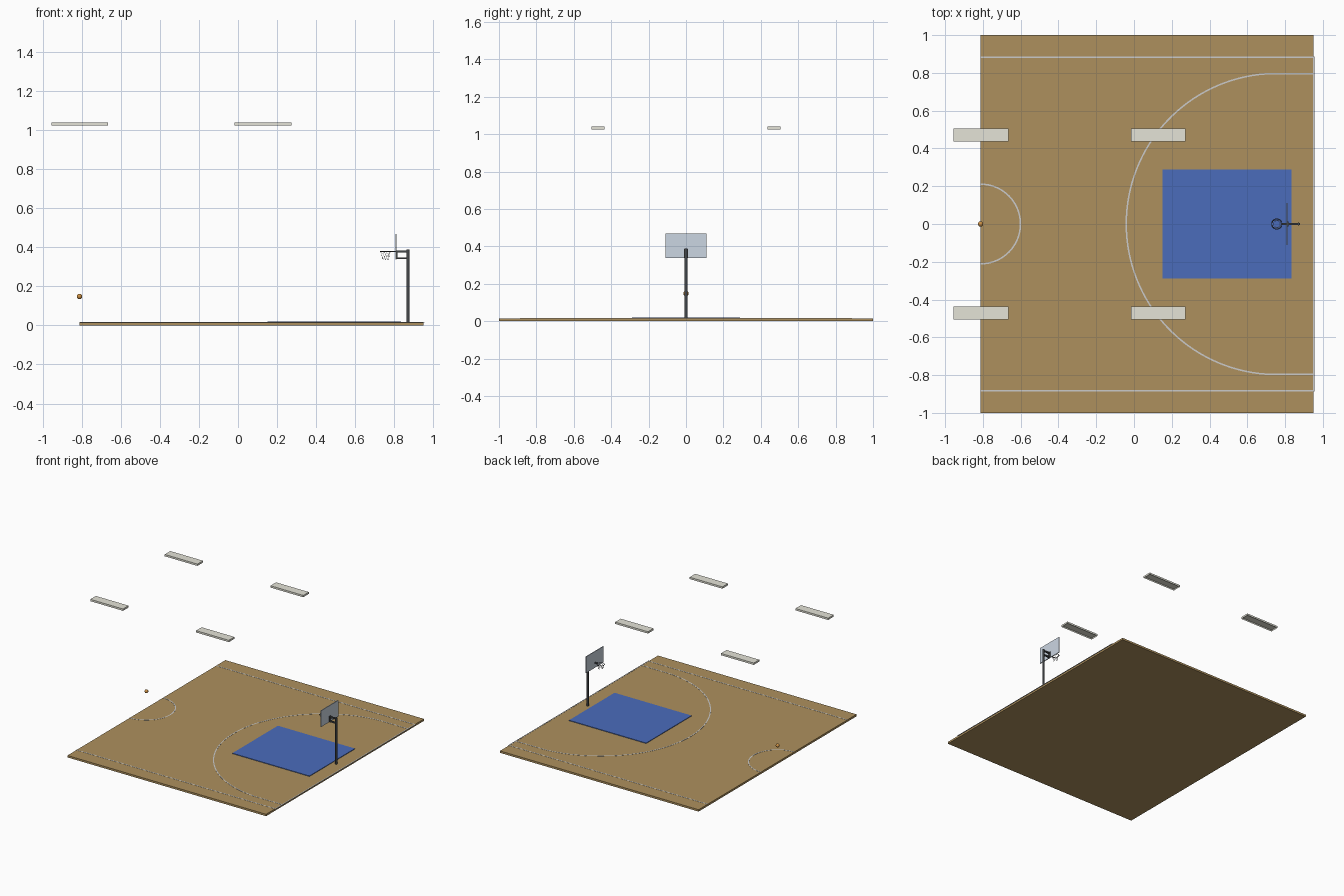
import bpy, bmesh
from math import pi, sin, cos, asin
from mathutils import Vector

if "Cube" in bpy.data.objects:
    bpy.data.objects.remove(bpy.data.objects["Cube"])


def mat(name, rgb):
    m = bpy.data.materials.new(name)
    m.diffuse_color = (*rgb, 1)
    m.use_nodes = True
    m.node_tree.nodes["Principled BSDF"].inputs["Base Color"].default_value = m.diffuse_color
    return m


WOOD = mat("wood", (0.42, 0.28, 0.11))
BLUE = mat("blue_paint", (0.07, 0.15, 0.50))
WHITE = mat("white_paint", (0.62, 0.62, 0.62))
STEEL = mat("dark_steel", (0.06, 0.065, 0.07))
GLASS = mat("board_glass", (0.60, 0.67, 0.76))
LAMP = mat("lamp_housing", (0.78, 0.77, 0.68))
BALL = mat("ball_orange", (0.60, 0.28, 0.06))


def add(name, bm, m):
    me = bpy.data.meshes.new(name)
    bmesh.ops.recalc_face_normals(bm, faces=bm.faces)
    bm.to_mesh(me)
    bm.free()
    me.materials.append(m)
    ob = bpy.data.objects.new(name, me)
    bpy.context.collection.objects.link(ob)
    return ob


def box(name, lo, hi, m):
    bm = bmesh.new()
    bmesh.ops.create_cube(bm, size=1)
    for v in bm.verts:
        v.co = [a if c < 0 else b for c, a, b in zip(v.co, lo, hi)]
    return add(name, bm, m)


def tube(name, pts, r, m, cyclic=False, res=1):
    cu = bpy.data.curves.new(name, "CURVE")
    cu.dimensions = "3D"
    cu.bevel_depth = r
    cu.bevel_resolution = res
    cu.use_fill_caps = not cyclic
    sp = cu.splines.new("POLY")
    sp.points.add(len(pts) - 1)
    for p, c in zip(sp.points, pts):
        p.co = (*c, 1)
    sp.use_cyclic_u = cyclic
    cu.materials.append(m)
    ob = bpy.data.objects.new(name, cu)
    bpy.context.collection.objects.link(ob)
    return ob


def ribbon(name, pts, w=0.008, z0=0.0145, z1=0.0165):
    """Flat painted stripe following an open 2D path."""
    bm = bmesh.new()
    rows = []
    for i, p in enumerate(pts):
        d = Vector(pts[min(i + 1, len(pts) - 1)]) - Vector(pts[max(i - 1, 0)])
        n = Vector((-d.y, d.x)).normalized() * w / 2
        q = Vector(p)
        rows.append([bm.verts.new((*c, z)) for c, z in
                     ((q + n, z0), (q + n, z1), (q - n, z1), (q - n, z0))])
    for a, b in zip(rows, rows[1:]):
        for k in range(4):
            bm.faces.new((a[k], a[(k + 1) % 4], b[(k + 1) % 4], b[k]))
    bm.faces.new(rows[0])
    bm.faces.new(rows[-1])
    return add(name, bm, WHITE)


def ring(cx, cy, z, r, n):
    return [(cx + r * cos(2 * pi * i / n), cy + r * sin(2 * pi * i / n), z) for i in range(n)]


X0, X1 = -0.812, 0.949
HOOP = 0.756

# Court floor and painted key
box("court_floor", (X0, -1, 0), (X1, 1, 0.0155), WOOD)
box("painted_key", (0.152, -0.288, 0.0145), (0.835, 0.288, 0.02), BLUE)

# Side lines and end line
for s, side in ((-1, "right"), (1, "left")):
    ribbon(f"{side}_side_line", [(X0, s * 0.884), (X1, s * 0.884)])
ribbon("end_line", [(0.951, -0.888), (0.951, 0.888)])

# Long-range arc with straight ends, and half centre circle
R, H = 0.797, 0.795
a0 = pi - asin(H / R)
arc = [(HOOP + R * cos(a), R * sin(a))
       for a in (a0 + (2 * pi - 2 * a0) * i / 64 for i in range(65))]
ribbon("three_point_line", [(X1, H)] + arc + [(X1, -H)])
ribbon("centre_circle",
       [(X0 + 0.211 * sin(pi * i / 32), 0.211 * cos(pi * i / 32)) for i in range(33)])

# Hoop stand: pole, two arms and bracket plate
tube("pole", [(0.871, 0, 0.01), (0.871, 0, 0.388)], 0.008, STEEL, res=3)
for z, label in ((0.378, "upper"), (0.344, "lower")):
    box(f"{label}_arm", (0.812, -0.006, z - 0.005), (0.871, 0.006, z + 0.005), STEEL)
box("bracket_plate", (0.812, -0.012, 0.339), (0.818, 0.012, 0.385), STEEL)

# Backboard
box("backboard", (0.807, -0.11, 0.338), (0.813, 0.11, 0.468), GLASS)

# Rim, its mount and the net
tube("rim", ring(HOOP, 0, 0.379, 0.0275, 32), 0.002, STEEL, True)
box("rim_mount", (0.783, -0.006, 0.376), (0.808, 0.006, 0.381), STEEL)
N = 10
levels = [(0.378, 0.0265), (0.364, 0.022), (0.35, 0.018), (0.336, 0.0165)]
for s in (-1, 1):
    for i in range(N):
        pts = []
        for k, (z, r) in enumerate(levels):
            a = 2 * pi * (i + s * k / 2) / N
            pts.append((HOOP + r * cos(a), r * sin(a), z))
        tube("net_strand", pts, 0.0006, WHITE, res=0)

# Ball
bm = bmesh.new()
bmesh.ops.create_uvsphere(bm, u_segments=24, v_segments=16, radius=0.014)
ball = add("ball", bm, BALL)
ball.location = (X0, 0, 0.148)
ball.data.shade_smooth()

# Ceiling lamps: housings recessed from below
for x in (-0.81, 0.128):
    for y in (-0.471, 0.471):
        lamp = box("ceiling_lamp", (x - 0.145, y - 0.035, 1.025), (x + 0.145, y + 0.035, 1.04), LAMP)
        bm = bmesh.new()
        bm.from_mesh(lamp.data)
        bottom = min(bm.faces, key=lambda f: f.calc_center_median().z)
        bmesh.ops.inset_region(bm, faces=[bottom], thickness=0.005)
        bmesh.ops.translate(bm, verts=bottom.verts, vec=(0, 0, 0.009))
        bm.to_mesh(lamp.data)
        bm.free()
